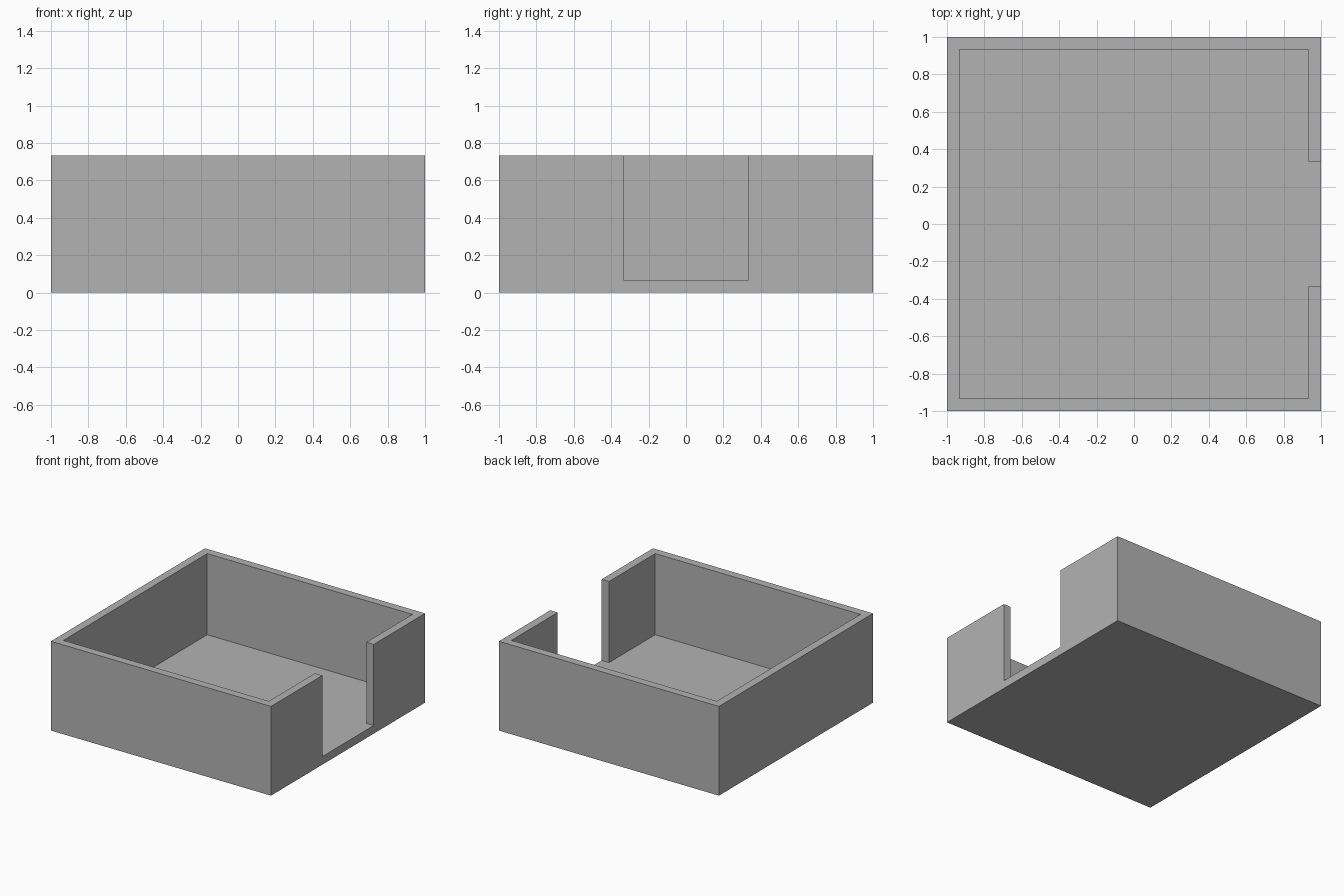
import bpy

cube = bpy.data.objects.get("Cube")
if cube:
    bpy.data.objects.remove(cube, do_unlink=True)

WALL = 1 / 15      # wall and floor thickness
HEIGHT = 11 / 15
DOOR = 1 / 3       # half width of the opening

grey = bpy.data.materials.new("plain grey")
grey.use_nodes = True
colour = (0.45, 0.45, 0.45, 1)
grey.diffuse_color = colour
grey.node_tree.nodes["Principled BSDF"].inputs["Base Color"].default_value = colour


def box(name, low, high):
    """Axis-aligned box between two corners."""
    bpy.ops.mesh.primitive_cube_add(size=1, location=[(a + b) / 2 for a, b in zip(low, high)])
    ob = bpy.context.object
    ob.name = name
    ob.scale = [b - a for a, b in zip(low, high)]
    bpy.ops.object.transform_apply(location=True, rotation=False, scale=True)
    ob.data.materials.append(grey)
    return ob


# Solid block that becomes the open tray
tray = box("open_tray", (-1, -1, 0), (1, 1, HEIGHT))

# Interior cavity, and the doorway through the right-hand wall
inner = 1 - WALL
cutters = [
    box("cavity_cutter", (-inner, -inner, WALL), (inner, inner, 1)),
    box("doorway_cutter", (0, -DOOR, WALL), (1.2, DOOR, 1)),
]

for cutter in cutters:
    cut = tray.modifiers.new(cutter.name, 'BOOLEAN')
    cut.operation = 'DIFFERENCE'
    cut.solver = 'EXACT'
    cut.object = cutter
    bpy.context.view_layer.objects.active = tray
    bpy.ops.object.modifier_apply(modifier=cut.name)

for cutter in cutters:
    bpy.data.objects.remove(cutter, do_unlink=True)
